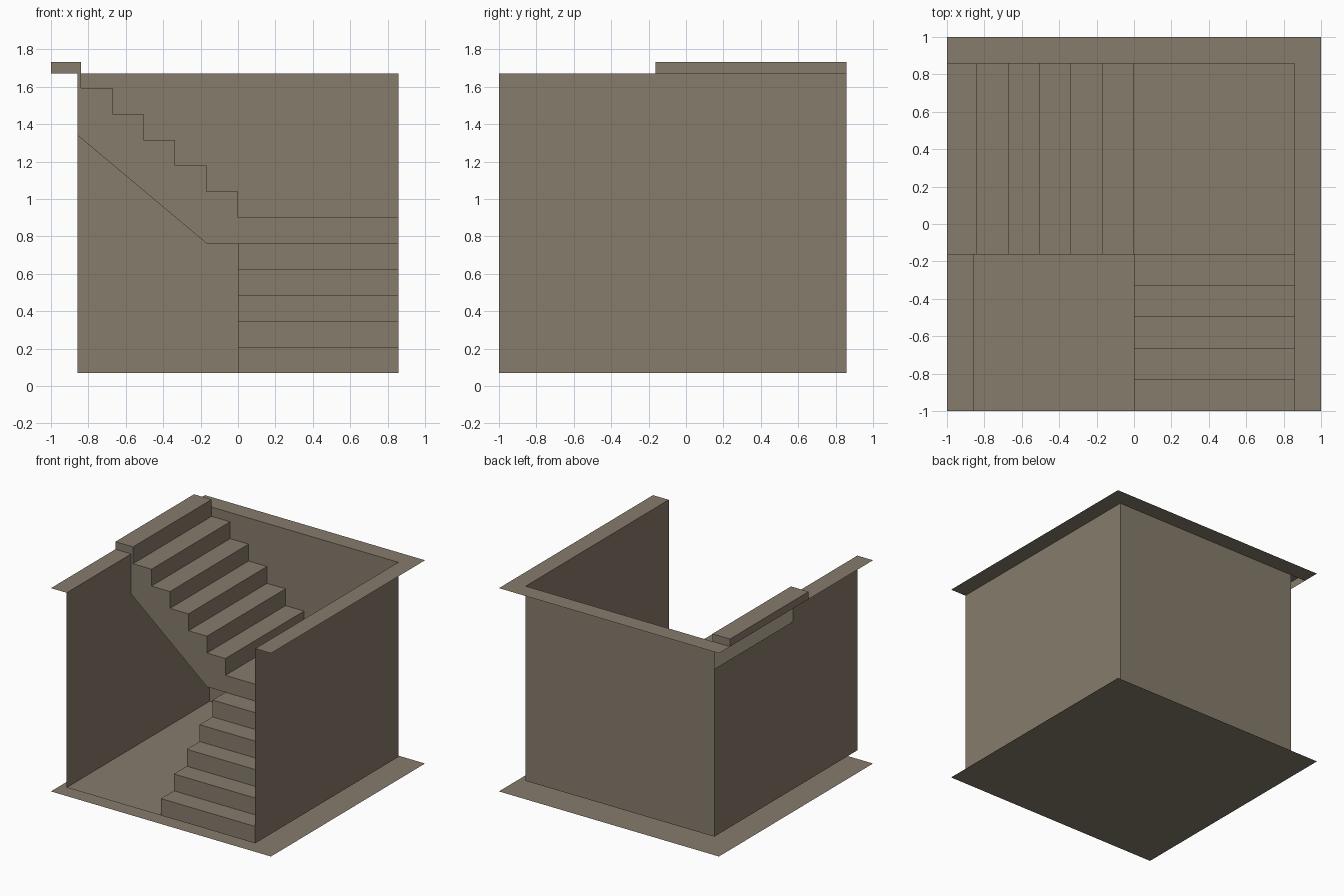
import bpy, bmesh

if "Cube" in bpy.data.objects:
    bpy.data.objects.remove(bpy.data.objects["Cube"])

mat = bpy.data.materials.new("warm_taupe")
mat.diffuse_color = (0.24, 0.20, 0.15, 1)
mat.use_nodes = True
mat.node_tree.nodes["Principled BSDF"].inputs["Base Color"].default_value = mat.diffuse_color

W = 0.857              # half width of the stairwell
Z0, Z1 = 0.07, 1.67    # lower and upper floor levels
RISE = (1.732 - Z0) / 12
RUN = 0.168
YS = -0.163            # front edge of the landing and upper flight


def make(name, polys):
    """Build one object from flat polygons."""
    bm = bmesh.new()
    for p in polys:
        bm.faces.new([bm.verts.new(v) for v in p])
    bmesh.ops.remove_doubles(bm, verts=bm.verts, dist=1e-4)
    me = bpy.data.meshes.new(name)
    bm.to_mesh(me)
    bm.free()
    me.materials.append(mat)
    ob = bpy.data.objects.new(name, me)
    bpy.context.collection.objects.link(ob)
    return ob


def flat(x0, x1, y0, y1, z):
    return [(x0, y0, z), (x1, y0, z), (x1, y1, z), (x0, y1, z)]


def extrude_x(path, x0, x1):
    """Sweep a (y, z) path along x."""
    return [[(x0, *a), (x1, *a), (x1, *b), (x0, *b)] for a, b in zip(path, path[1:])]


def extrude_y(path, y0, y1):
    """Sweep an (x, z) path along y."""
    return [[(a[0], y0, a[1]), (b[0], y0, b[1]), (b[0], y1, b[1]), (a[0], y1, a[1])]
            for a, b in zip(path, path[1:])]


# Ground sheet and the room floor just above it
make("ground_sheet", [flat(-1, 1, -1, 1, 0)])
make("room_floor", [flat(-W, W, -1, W, Z0)])

# Thin walls; the left one is notched where the stairs leave
make("back_wall", [[(W, W, Z0), (-W, W, Z0), (-W, W, Z1), (W, W, Z1)]])
make("right_wall", [[(W, -1, Z0), (W, W, Z0), (W, W, Z1), (W, -1, Z1)]])
make("left_wall", [[(-W, y, z) for y, z in
                    [(W, Z0), (-1, Z0), (-1, Z1), (YS, Z1), (YS, 1.447), (W, 1.447)]]])

# Upper floor rim around the opening
make("upper_floor_rim", [flat(-1, 1, W, 1, Z1), flat(W, 1, -1, W, Z1),
                         flat(-1, -W, -1, YS, Z1)])

# Lower flight: six risers climbing backwards, ending in the landing
low = [(-1, Z0)]
for i in range(6):
    y, z = low[-1]
    low += [(y, z + RISE), (-1 + (i + 1) * (1 + YS) / 5 if i < 5 else W, z + RISE)]
make("lower_flight_and_landing", extrude_x(low, 0, W))
make("lower_flight_side", [[(0, y, z) for y, z in low[:-1]] + [(0, YS, Z0)]])
make("landing_side", [[(0, YS, Z0), (0, YS, low[-1][1] - RISE),
                       (0, W, low[-1][1] - RISE), (0, W, Z0)]])

# Upper flight: six risers climbing to the left, with top step
up = [(0, low[-1][1])]
for i in range(6):
    x, z = up[-1]
    up += [(x, z + RISE), (x - RUN if i < 5 else -1, z + RISE)]
top = up[-1][1]
make("upper_flight", extrude_y(up + [(-1, Z1)], YS, W))
xs = up[-2][0]
make("top_step_ends", [[(-1, y, Z1), (xs, y, Z1), (xs, y, top), (-1, y, top)]
                       for y in (YS, W)])

# Stringer panel and sloping underside of the upper flight
under = [(-W, 1.34), (-RUN, up[0][1] - RISE), (0, up[0][1] - RISE)]
side = under + up[:-2] + [(xs, Z1), (-W, Z1)]
make("upper_flight_stringer", [[(x, YS, z) for x, z in side]])
make("upper_flight_underside", extrude_y(under[::-1], YS, W))
